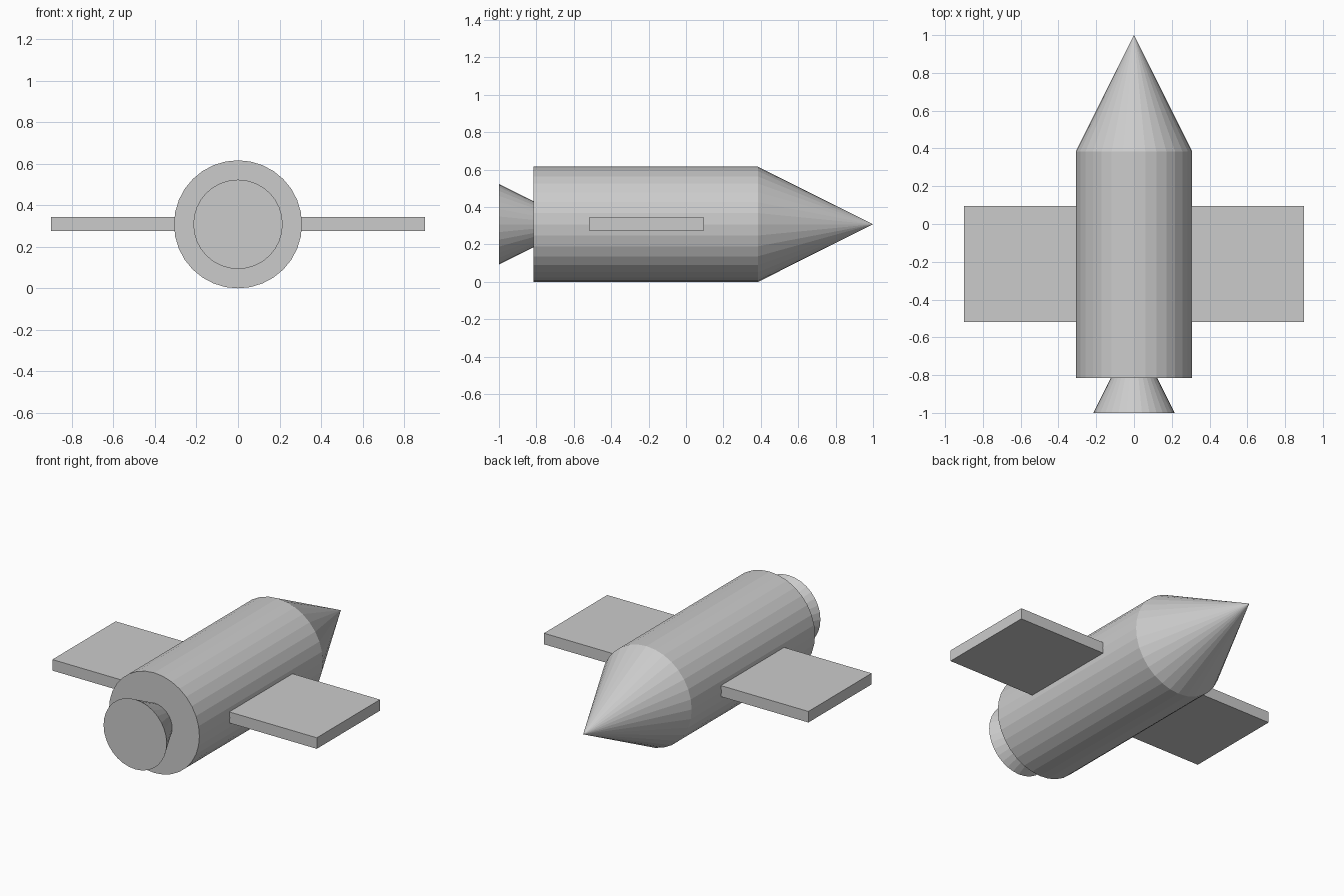
import bpy
import math

cube = bpy.data.objects.get("Cube")
if cube:
    bpy.data.objects.remove(cube, do_unlink=True)

R = 0.308          # hull radius, also the height of the long axis
SIDES = 32

grey = bpy.data.materials.new("plain_grey")
grey.use_nodes = True
colour = (0.6, 0.6, 0.6, 1)
grey.diffuse_color = colour
grey.node_tree.nodes["Principled BSDF"].inputs["Base Color"].default_value = colour


def finish(name):
    obj = bpy.context.object
    obj.name = name
    obj.data.materials.append(grey)
    return obj


def round_part(name, y_back, y_nose, r_back, r_nose):
    """Faceted cylinder or cone lying along the y axis."""
    bpy.ops.mesh.primitive_cone_add(
        vertices=SIDES, radius1=r_back, radius2=r_nose, depth=y_nose - y_back,
        location=(0, (y_back + y_nose) / 2, R), rotation=(-math.pi / 2, 0, 0))
    return finish(name)


# Hull, pointed nose, and flared engine whose tip is buried in the hull
round_part("hull", -0.815, 0.385, R, R)
round_part("nose_cone", 0.385, 1.0, R, 0)
round_part("engine_nozzle", -1.0, -0.57, 0.215, 0)

# Flat rectangular wings, rooted inside the hull
for side, name in ((1, "left_wing"), (-1, "right_wing")):
    bpy.ops.mesh.primitive_cube_add(size=1, location=(side * 0.59, -0.212, R + 0.002))
    wing = finish(name)
    wing.scale = (0.62, 0.615, 0.068)
